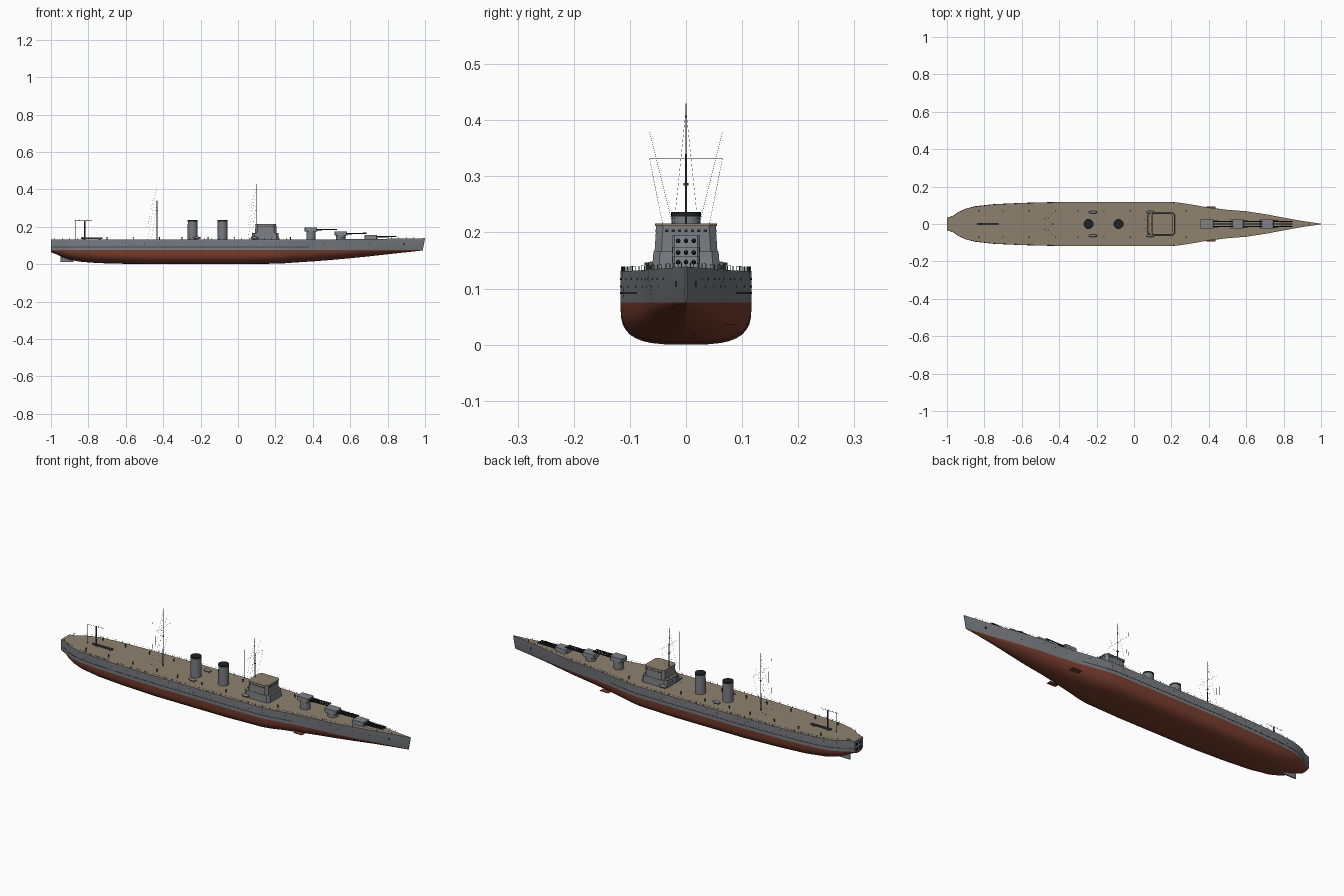
import bpy, bmesh, math
from mathutils import Vector, Matrix

if "Cube" in bpy.data.objects:
    bpy.data.objects.remove(bpy.data.objects["Cube"])


def mat(name, r, g, b):
    m = bpy.data.materials.new(name)
    m.diffuse_color = (r, g, b, 1)
    m.use_nodes = True
    m.node_tree.nodes["Principled BSDF"].inputs["Base Color"].default_value = m.diffuse_color
    return m


GREY = mat("hull_grey", 0.19, 0.20, 0.22)
LIGHT = mat("turret_grey", 0.21, 0.225, 0.245)
RED = mat("antifouling_red", 0.19, 0.048, 0.028)
TAN = mat("deck_tan", 0.27, 0.222, 0.158)
DARK = mat("dark_metal", 0.06, 0.065, 0.075)
BLACK = mat("near_black", 0.015, 0.016, 0.018)


def finish(name, bm, *mats, smooth=True):
    bmesh.ops.recalc_face_normals(bm, faces=bm.faces)
    me = bpy.data.meshes.new(name)
    bm.to_mesh(me)
    bm.free()
    ob = bpy.data.objects.new(name, me)
    bpy.context.collection.objects.link(ob)
    for m in mats:
        me.materials.append(m)
    if smooth:
        bpy.context.view_layer.objects.active = ob
        ob.select_set(True)
        bpy.ops.object.shade_smooth_by_angle(angle=math.radians(30))
        ob.select_set(False)
    return ob


def rod(bm, p0, p1, r0, r1=None, seg=6):
    p0, p1 = Vector(p0), Vector(p1)
    d = p1 - p0
    M = Matrix.Translation((p0 + p1) / 2) @ d.to_track_quat('Z', 'Y').to_matrix().to_4x4()
    bmesh.ops.create_cone(bm, cap_ends=True, segments=seg, radius1=r0,
                          radius2=r0 if r1 is None else r1, depth=d.length, matrix=M)


def box(bm, c, s):
    bmesh.ops.create_cube(bm, size=1, matrix=Matrix.Translation(c) @ Matrix.Diagonal((*s, 1)))


def tower(bm, lo, hi, c=0.012):
    """Chamfered frustum; lo and hi are (x0, x1, half_width, z)."""
    rings = []
    for x0, x1, w, z in (lo, hi):
        pts = [(x1, w - c), (x1 - c, w), (x0 + c, w), (x0, w - c)]
        pts += [(x, -y) for x, y in reversed(pts)]
        rings.append([bm.verts.new((x, y, z)) for x, y in pts])
    a, b = rings
    for i in range(8):
        j = (i + 1) % 8
        bm.faces.new((a[i], a[j], b[j], b[i]))
    bm.faces.new(a)
    bm.faces.new(b)


# Hull stations: x, half beam, keel height, section fullness
ST = [(-1, .033, .064, 1.8), (-.97, .042, .053, 2), (-.94, .063, .038, 2.1), (-.9, .081, .024, 2.2),
      (-.85, .094, .014, 2.4), (-.75, .105, .006, 2.7), (-.6, .112, .002, 3), (-.4, .117, 0, 3.3),
      (0, .117, 0, 3.3), (.2, .117, .003, 3), (.25, .113, .005, 2.8), (.3, .105, .009, 2.6),
      (.4, .088, .015, 2.3), (.5, .076, .023, 2), (.6, .068, .032, 1.8), (.7, .053, .042, 1.6),
      (.8, .034, .053, 1.4), (.9, .016, .064, 1.3), (1, .0015, .0735, 1.2)]
WL = 0.075


def at(x, k=1):
    for a, b in zip(ST, ST[1:]):
        if x <= b[0]:
            t = (x - a[0]) / (b[0] - a[0])
            return a[k] + (b[k] - a[k]) * t
    return ST[-1][k]


def deck_z(x):
    return 0.131 + 0.008 * max(0, (x - 0.2) / 0.8) ** 1.5


def side(x, z):
    """Half width of the grey hull side at height z."""
    flare = 0.12 * min(1, max(0, (x - 0.2) / 0.5))
    return at(x) * (1 - flare * (deck_z(x) - z) / (deck_z(x) - WL))


# Hull: lofted sections coloured by height
bm = bmesh.new()
rings = []
for x, half, keel, n in ST:
    w = side(x, WL)
    pts = []
    for i in range(10):
        a = math.pi / 2 * i / 9
        pts.append((w * math.sin(a) ** (2 / n), WL - (WL - keel) * max(0, math.cos(a)) ** (2 / n)))
    pts[-1] = (w, WL)
    pts.append((half, deck_z(x)))
    pts = pts + [(-y, z) for y, z in reversed(pts[1:])]
    rake = 0.012 if x == 1 else 0
    rings.append([bm.verts.new((x - rake * min(1, (deck_z(x) - z) / 0.064), y, z)) for y, z in pts])
N = len(rings[0])
for a, b in zip(rings, rings[1:]):
    for i in range(N):
        f = bm.faces.new((a[i], a[(i + 1) % N], b[(i + 1) % N], b[i]))
        z = f.calc_center_median().z
        f.material_index = 2 if i == 10 else (1 if z < WL else 0)
for r in (rings[0], rings[-1]):
    low = bm.faces.new(r[:10] + r[12:])
    low.material_index = 1
    bm.faces.new((r[9], r[10], r[11], r[12]))
finish("hull", bm, GREY, RED, TAN)

# Thin dark strake along both sides
bm = bmesh.new()
xs = [s[0] for s in ST if s[0] < .35] + [.38]
for s in (1, -1):
    for a, b in zip(xs, xs[1:]):
        q = [(x, s * (side(x, .092) + o), z) for x, o, z in
             ((a, -.003, .09), (b, -.003, .09), (b, .0009, .09), (a, .0009, .09))]
        lo = [bm.verts.new(p) for p in q]
        hi = [bm.verts.new((p[0], p[1], .0935)) for p in q]
        for i in range(4):
            j = (i + 1) % 4
            bm.faces.new((lo[i], lo[j], hi[j], hi[i]))
        bm.faces.new(lo)
        bm.faces.new(hi)
finish("side_strake", bm, DARK, smooth=False)

# Portholes, stern ports and anchors
bm = bmesh.new()
for s in (1, -1):
    for z, step, x0 in ((.117, .06, -.92), (.104, .08, -.9)):
        for i in range(int(1.8 / step)):
            x = x0 + i * step
            y = side(x, z)
            rod(bm, (x, s * (y - .002), z), (x, s * (y + .0005), z), .0018, seg=8)
    box(bm, (.885, s * side(.885, .106), .108), (.008, .003, .01))
    for z in (.085, .112):
        box(bm, (-1, s * .014, z), (.002, .014, .014))
finish("portholes_and_anchors", bm, BLACK, smooth=False)

# Deck rails
bm = bmesh.new()
for s in (1, -1):
    prev = None
    for i in range(49):
        x = -.98 + i * .04
        p = Vector((x, s * (at(x) - .002), deck_z(x)))
        top = p + Vector((0, 0, .008))
        rod(bm, p, top, .0007, seg=4)
        if prev:
            rod(bm, prev, top, .0002, seg=3)
        prev = top
finish("deck_rails", bm, DARK, smooth=False)

# Rudder and small bilge fins
bm = bmesh.new()
box(bm, (-.915, 0, .03), (.07, .006, .036))
finish("rudder", bm, GREY, smooth=False)
bm = bmesh.new()
for s in (1, -1):
    box(bm, (.41, s * .08, .036), (.05, .026, .002))
finish("side_fins", bm, RED, smooth=False)

# Bridge: two tapered tiers, tan roof and windows
bm = bmesh.new()
tower(bm, (.072, .22, .061, .129), (.076, .216, .058, .166))
tower(bm, (.09, .206, .056, .166), (.094, .204, .053, .212))
finish("bridge", bm, GREY, smooth=False)
bm = bmesh.new()
tower(bm, (.077, .215, .057, .1658), (.077, .215, .057, .167))
tower(bm, (.091, .207, .055, .211), (.091, .207, .055, .216))
finish("bridge_roof", bm, TAN, smooth=False)
bm = bmesh.new()
for i in range(7):
    box(bm, (.2043, (i - 3) * .0115, .203), (.002, .006, .005))
for s in (1, -1):
    for i in range(6):
        box(bm, (.112 + i * .015, s * .0535, .203), (.008, .002, .005))
finish("bridge_windows", bm, BLACK, smooth=False)

# Funnels with dark caps
for name, x in (("aft", -.243), ("forward", -.083)):
    bm = bmesh.new()
    rod(bm, (x, 0, .128), (x, 0, .231), .0265, .0255, seg=24)
    finish(name + "_funnel", bm, GREY)
    bm = bmesh.new()
    rod(bm, (x, 0, .228), (x, 0, .236), .0263, seg=24)
    finish(name + "_funnel_cap", bm, BLACK)

# Three stepped triple gun turrets
for n, (x, z) in enumerate(((.39, .174), (.55, .153), (.71, .136))):
    bm = bmesh.new()
    rod(bm, (x, 0, .128), (x, 0, z + .001), .025, seg=20)
    finish(f"barbette_{n + 1}", bm, GREY)
    bm = bmesh.new()
    tower(bm, (x - .035, x + .035, .025, z), (x - .034, x + .033, .024, z + .021), .004)
    finish(f"turret_{n + 1}", bm, LIGHT, smooth=False)
    bm = bmesh.new()
    for y in (-.014, 0, .014):
        rod(bm, (x + .025, y, z + .011), (x + .06, y, z + .011), .0042, seg=10)
        rod(bm, (x + .06, y, z + .011), (x + .138, y, z + .0125), .0034, .003, seg=10)
    finish(f"gun_barrels_{n + 1}", bm, BLACK)

# Masts with lookouts and yards, plus rigging
for name, x, back in (("fore", .098, -.045), ("aft", -.433, -.05)):
    bm = bmesh.new()
    rod(bm, (x, 0, .128), (x, 0, .34), .0024, .0018, seg=8)
    rod(bm, (x, 0, .34), (x, 0, .43), .0013, .0008, seg=6)
    rod(bm, (x, 0, .284), (x, 0, .288), .0045, seg=8)
    rod(bm, (x, -.065, .332), (x, .065, .332), .0005, seg=4)
    finish(name + "_mast", bm, DARK)
    bm = bmesh.new()
    for s in (1, -1):
        rod(bm, (x, 0, .42), (x + back, s * .03, .13), .00025, seg=3)
        rod(bm, (x, s * .065, .332), (x + back * .6, s * .025, .13), .00025, seg=3)
        rod(bm, (x + back * .3, s * .065, .38), (x + back, s * .02, .2), .00025, seg=3)
    finish(name + "_rigging", bm, DARK, smooth=False)

# Stern crane and catapult
bm = bmesh.new()
rod(bm, (-.82, 0, .128), (-.82, 0, .234), .004, .0035, seg=8)
rod(bm, (-.87, 0, .128), (-.87, 0, .232), .0008, seg=6)
rod(bm, (-.875, 0, .233), (-.78, 0, .233), .0008, seg=6)
for i in range(5):
    rod(bm, (-.87 + i * .02, 0, .233), (-.865 + i * .02, 0, .239), .0007, seg=4)
finish("stern_crane", bm, DARK)
bm = bmesh.new()
box(bm, (-.783, 0, .139), (.115, .011, .006))
for x in (-.82, -.74):
    rod(bm, (x, 0, .128), (x, 0, .138), .005, seg=8)
finish("catapult", bm, DARK, smooth=False)

# Boats and deck vents
bm = bmesh.new()
for s in (1, -1):
    for x in (-.22, .088):
        M = Matrix.Translation((x, s * .063, .141)) @ Matrix.Diagonal((.023, .008, .007, 1))
        bmesh.ops.create_uvsphere(bm, u_segments=14, v_segments=8, radius=1, matrix=M)
        for d in (-.01, .01):
            box(bm, (x + d, s * .063, .134), (.003, .01, .01))
finish("ship_boats", bm, GREY)
bm = bmesh.new()
for s in (1, -1):
    for x in (-.83, -.7, -.56, -.42, -.3, -.16, -.02, .28):
        rod(bm, (x, s * .07, .128), (x, s * .07, .142), .0025, seg=8)
        rod(bm, (x, s * .07, .142), (x, s * .07, .146), .0038, seg=8)
finish("deck_vents", bm, DARK)
